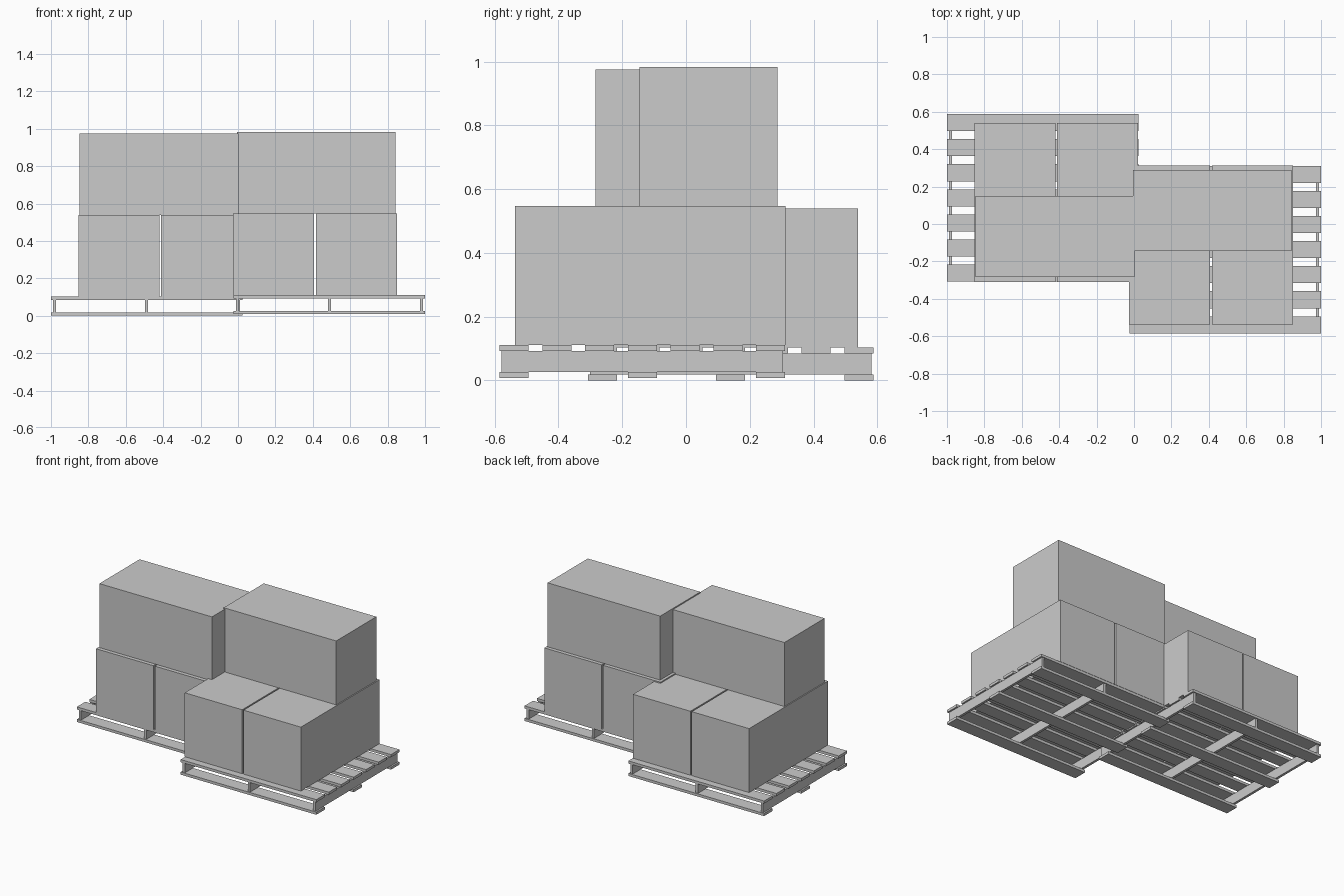
import bpy
import bmesh
from mathutils import Matrix, Vector

if "Cube" in bpy.data.objects:
    bpy.data.objects.remove(bpy.data.objects["Cube"])

grey = bpy.data.materials.new("plain grey")
grey.diffuse_color = (0.6, 0.6, 0.6, 1)
grey.use_nodes = True
grey.node_tree.nodes["Principled BSDF"].inputs["Base Color"].default_value = grey.diffuse_color


def make_blocks(name, blocks):
    """One object from a list of (centre, size) cuboids."""
    bm = bmesh.new()
    for centre, size in blocks:
        m = Matrix.Translation(centre) @ Matrix.Diagonal(Vector(size)).to_4x4()
        bmesh.ops.create_cube(bm, size=1, matrix=m)
    mesh = bpy.data.meshes.new(name)
    bm.to_mesh(mesh)
    bm.free()
    mesh.materials.append(grey)
    obj = bpy.data.objects.new(name, mesh)
    bpy.context.collection.objects.link(obj)
    return obj


PALLET_X, PALLET_Y = 1.023, 0.895
BOARD_W, BOARD_T, RUNNER_T, RUNNER_H = 0.091, 0.018, 0.017, 0.067
BOX = (0.433, 0.849, 0.436)


def loaded_pallet(side, x, y, z, top_x, top_y):
    span = (PALLET_Y - BOARD_W) / 2
    runner_z = z + BOARD_T + RUNNER_H / 2
    deck_z = z + BOARD_T * 1.5 + RUNNER_H
    top = z + 2 * BOARD_T + RUNNER_H

    # Three bottom skids, three runners, seven deck boards
    make_blocks(side + "_bottom_boards",
                [((x, y + i * span, z + BOARD_T / 2), (PALLET_X, BOARD_W, BOARD_T))
                 for i in (-1, 0, 1)])
    make_blocks(side + "_runners",
                [((x + i * 0.492, y, runner_z), (RUNNER_T, PALLET_Y - 0.012, RUNNER_H))
                 for i in (-1, 0, 1)])
    make_blocks(side + "_deck_boards",
                [((x, y + i * span / 3, deck_z), (PALLET_X, BOARD_W, BOARD_T))
                 for i in range(-3, 4)])

    # Two lower cartons side by side, one laid across them
    lower_x = -0.416 if x < 0 else 0.412
    lower_y = 0.115 if x < 0 else -0.112
    for label, s in (("left", -1), ("right", 1)):
        make_blocks(f"{side}_lower_{label}_box",
                    [((lower_x + s * 0.2215, lower_y, top + BOX[2] / 2), BOX)])
    make_blocks(side + "_upper_box",
                [((top_x, top_y, top + BOX[2] * 1.5), (BOX[1], BOX[0], BOX[2]))])


loaded_pallet("back_left", -0.4885, 0.14, 0.0, -0.4225, -0.067)
loaded_pallet("front_right", 0.4885, -0.137, 0.008, 0.418, 0.071)
